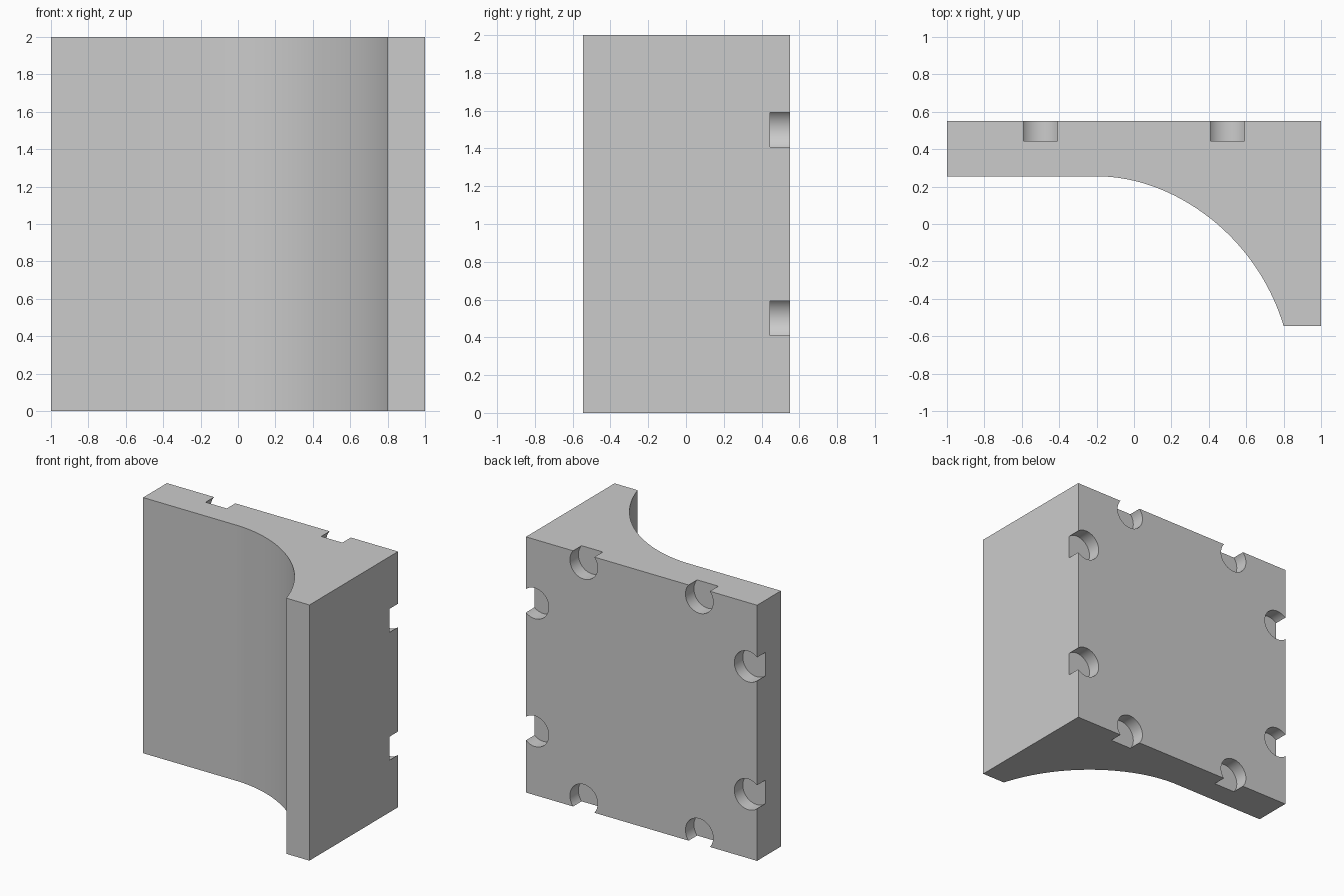
import bpy, bmesh
from math import radians
from mathutils import Matrix, Vector
from mathutils.geometry import interpolate_bezier

if "Cube" in bpy.data.objects:
    bpy.data.objects.remove(bpy.data.objects["Cube"])

BACK, FRONT, DEPTH, RADIUS = 0.55, -0.545, 0.105, 0.12
INSET = 0.077          # pocket centre distance from the edge


def mesh_object(name, bm):
    bmesh.ops.recalc_face_normals(bm, faces=bm.faces)
    mesh = bpy.data.meshes.new(name)
    bm.to_mesh(mesh)
    bm.free()
    obj = bpy.data.objects.new(name, mesh)
    bpy.context.collection.objects.link(obj)
    return obj


def bezier(pts, n):
    return interpolate_bezier(*[Vector((x, y, 0)) for x, y in pts], n)


# wall: plan profile with a concave sweep, extruded upwards
curve = bezier([(-0.2, 0.255), (-0.05, 0.255), (0.097, 0.214), (0.23, 0.145)], 17)
curve += bezier([(0.23, 0.145), (0.505, 0.002), (0.71, -0.248), (0.8, FRONT)], 25)[1:]
outline = [Vector((-1, BACK, 0)), Vector((-1, 0.255, 0))] + curve
outline += [Vector((1, FRONT, 0)), Vector((1, BACK, 0))]
bm = bmesh.new()
face = bm.faces.new([bm.verts.new(p) for p in outline])
side = bmesh.ops.extrude_face_region(bm, geom=[face])
top = [v for v in side["geom"] if isinstance(v, bmesh.types.BMVert)]
bmesh.ops.translate(bm, verts=top, vec=(0, 0, 2))
wall = mesh_object("curved_corner_wall", bm)

# round pockets breaking through all four edges of the back face
bm = bmesh.new()
for s in (-1, 1):
    for t in (-0.5, 0.5):
        for x, z in ((s * (1 - INSET), 1 + t), (t, 1 + s * (1 - INSET))):
            place = Matrix.Translation((x, BACK, z)) @ Matrix.Rotation(radians(90), 4, 'X')
            bmesh.ops.create_cone(bm, cap_ends=True, segments=40, radius1=RADIUS,
                                  radius2=RADIUS, depth=2 * DEPTH, matrix=place)
cutter = mesh_object("pocket_cutter", bm)
cutter.hide_render = True

# cut the pockets
bpy.context.view_layer.objects.active = wall
wall.select_set(True)
cutter.select_set(False)
cut = wall.modifiers.new("pockets", 'BOOLEAN')
cut.operation = 'DIFFERENCE'
cut.solver = 'EXACT'
cut.object = cutter
bpy.ops.object.modifier_apply(modifier=cut.name)
bpy.data.objects.remove(cutter)
bpy.ops.object.shade_smooth_by_angle(angle=radians(20))
